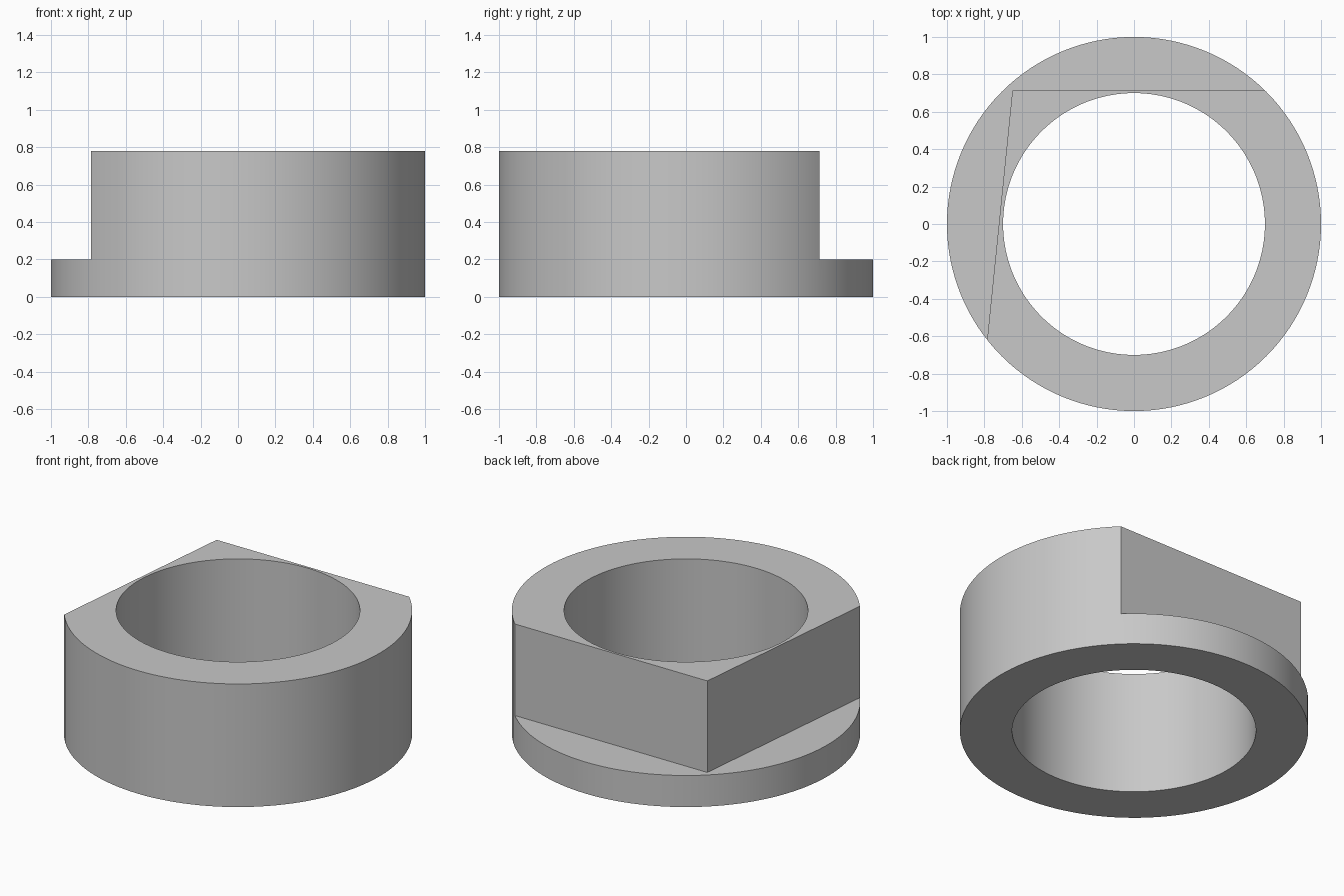
import bpy, bmesh, math

if "Cube" in bpy.data.objects:
    bpy.data.objects.remove(bpy.data.objects["Cube"], do_unlink=True)

HEIGHT, FLANGE, BORE, SIDES = 0.78, 0.2, 0.7, 128

grey = bpy.data.materials.new("plain_grey")
grey.use_nodes = True
grey.diffuse_color = (0.58, 0.58, 0.58, 1)
grey.node_tree.nodes["Principled BSDF"].inputs["Base Color"].default_value = grey.diffuse_color


def circle(radius):
    steps = [2 * math.pi * i / SIDES for i in range(SIDES)]
    return [(radius * math.cos(a), radius * math.sin(a)) for a in steps]


def prism(name, outline, bottom, top):
    """Extrude a counter-clockwise outline into a closed solid."""
    bm = bmesh.new()
    base = bm.faces.new([bm.verts.new((x, y, bottom)) for x, y in outline])
    walls = bmesh.ops.extrude_face_region(bm, geom=[base], use_keep_orig=True)["geom"]
    for v in walls:
        if isinstance(v, bmesh.types.BMVert):
            v.co.z = top
    bmesh.ops.recalc_face_normals(bm, faces=bm.faces)
    mesh = bpy.data.meshes.new(name)
    bm.to_mesh(mesh)
    bm.free()
    mesh.materials.append(grey)
    obj = bpy.data.objects.new(name, mesh)
    bpy.context.collection.objects.link(obj)
    return obj


# Round collar body
collar = prism("flanged_collar", circle(1), 0, HEIGHT)

# Two flats meeting at a corner, cut down to the flange
flats = [(-0.65, 0.715), (-0.844, -1.2), (-1.4, -1.2), (-1.4, 1.4), (1.4, 1.4), (1.4, 0.715)]
cutters = [
    prism("bore_cutter", circle(BORE), -0.5, HEIGHT + 0.5),
    prism("flats_cutter", flats[::-1], FLANGE, HEIGHT + 0.5),
]

bpy.ops.object.select_all(action="DESELECT")
collar.select_set(True)
bpy.context.view_layer.objects.active = collar
for cutter in cutters:
    cutter.hide_render = True
    cut = collar.modifiers.new(cutter.name, "BOOLEAN")
    cut.operation = "DIFFERENCE"
    cut.solver = "EXACT"
    cut.object = cutter
    bpy.ops.object.modifier_apply(modifier=cut.name)
    bpy.data.objects.remove(cutter, do_unlink=True)

# Smooth round walls with crisp edges
bpy.ops.object.shade_smooth_by_angle(angle=math.radians(20))
